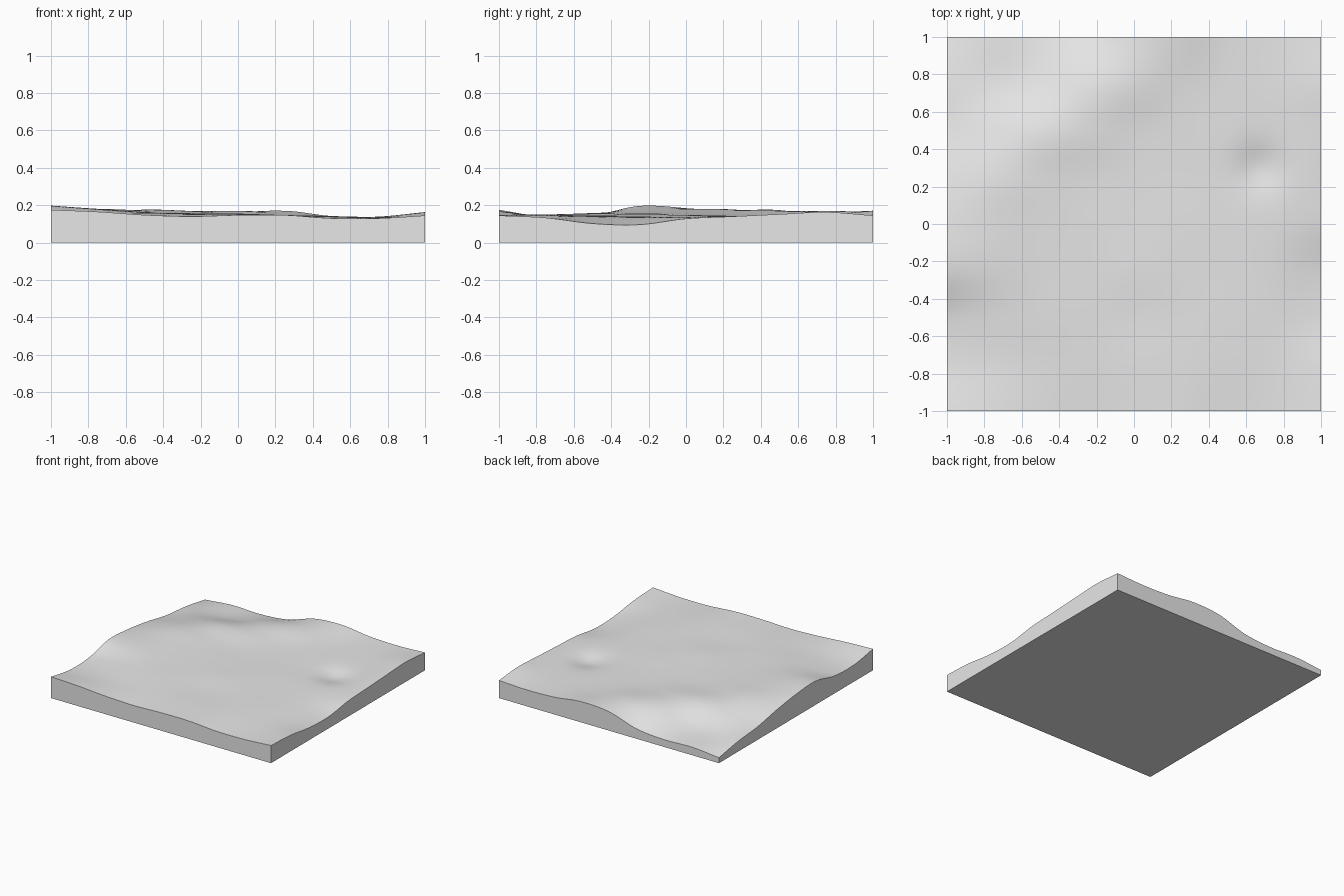
import bpy
import bmesh
import math

cube = bpy.data.objects.get("Cube")
if cube:
    bpy.data.objects.remove(cube, do_unlink=True)

# Coarse terrain heights in thousandths: rows run back to front, columns -x to +x
CONTROL = [
    (45, 66, 60, 82, 155, 170, 142, 135, 145),
    (85, 84, 104, 155, 170, 152, 140, 139, 163),
    (108, 138, 171, 169, 152, 145, 140, 136, 152),
    (152, 176, 171, 156, 147, 143, 139, 137, 140),
    (184, 180, 166, 157, 150, 147, 141, 136, 128),
    (196, 178, 163, 157, 155, 147, 141, 130, 96),
    (145, 155, 158, 155, 148, 145, 142, 130, 102),
    (138, 145, 148, 150, 151, 147, 139, 132, 133),
    (175, 165, 148, 140, 147, 147, 130, 130, 145),
]


def spline(values, t):
    """Catmull-Rom curve through evenly spaced values, with t from 0 to 1."""
    last = len(values) - 1
    i = min(int(t * last), last - 1)
    f = t * last - i
    b, c = values[i], values[i + 1]
    a = values[i - 1] if i > 0 else 2 * b - c
    d = values[i + 2] if i + 2 <= last else 2 * c - b
    return b + f / 2 * (c - a + f * (2 * a - 5 * b + 4 * c - d
                                     + f * (3 * (b - c) + d - a)))


def hollow(x, y, centre_x, centre_y, radius, depth):
    """Soft round depression."""
    distance = math.hypot(x - centre_x, y - centre_y)
    return -depth * math.exp(-(distance / radius) ** 2)


def terrain_height(x, y):
    u = min(max((x + 1) / 2, 0), 1)
    v = min(max((1 - y) / 2, 0), 1)
    height = spline([spline(row, u) for row in CONTROL], v) / 1000
    return height + hollow(x, y, 0.67, 0.3, 0.13, 0.03)


def make_material(name, colour):
    material = bpy.data.materials.new(name)
    material.use_nodes = True
    material.diffuse_color = colour
    shader = next(n for n in material.node_tree.nodes if n.type == "BSDF_PRINCIPLED")
    shader.inputs["Base Color"].default_value = colour
    return material


# Rolling top surface
bm = bmesh.new()
bmesh.ops.create_grid(bm, x_segments=96, y_segments=96, size=1)
for vert in bm.verts:
    vert.co.z = terrain_height(vert.co.x, vert.co.y)

# Straight side walls, dropped from the rim to the ground
rim = [edge for edge in bm.edges if edge.is_boundary]
walls = bmesh.ops.extrude_edge_only(bm, edges=rim)["geom"]
for vert in walls:
    if isinstance(vert, bmesh.types.BMVert):
        vert.co.z = 0

# Flat underside
base_edges = [edge for edge in bm.edges if edge.is_boundary]
bmesh.ops.contextual_create(bm, geom=base_edges)
bmesh.ops.recalc_face_normals(bm, faces=bm.faces)

mesh = bpy.data.meshes.new("terrain_slab")
bm.to_mesh(mesh)
bm.free()
slab = bpy.data.objects.new("terrain_slab", mesh)
bpy.context.collection.objects.link(slab)
mesh.materials.append(make_material("light_grey", (0.8, 0.8, 0.8, 1)))

# Smooth land with crisp slab edges
bpy.ops.object.select_all(action="DESELECT")
slab.select_set(True)
bpy.context.view_layer.objects.active = slab
bpy.ops.object.shade_smooth_by_angle(angle=math.radians(40))
